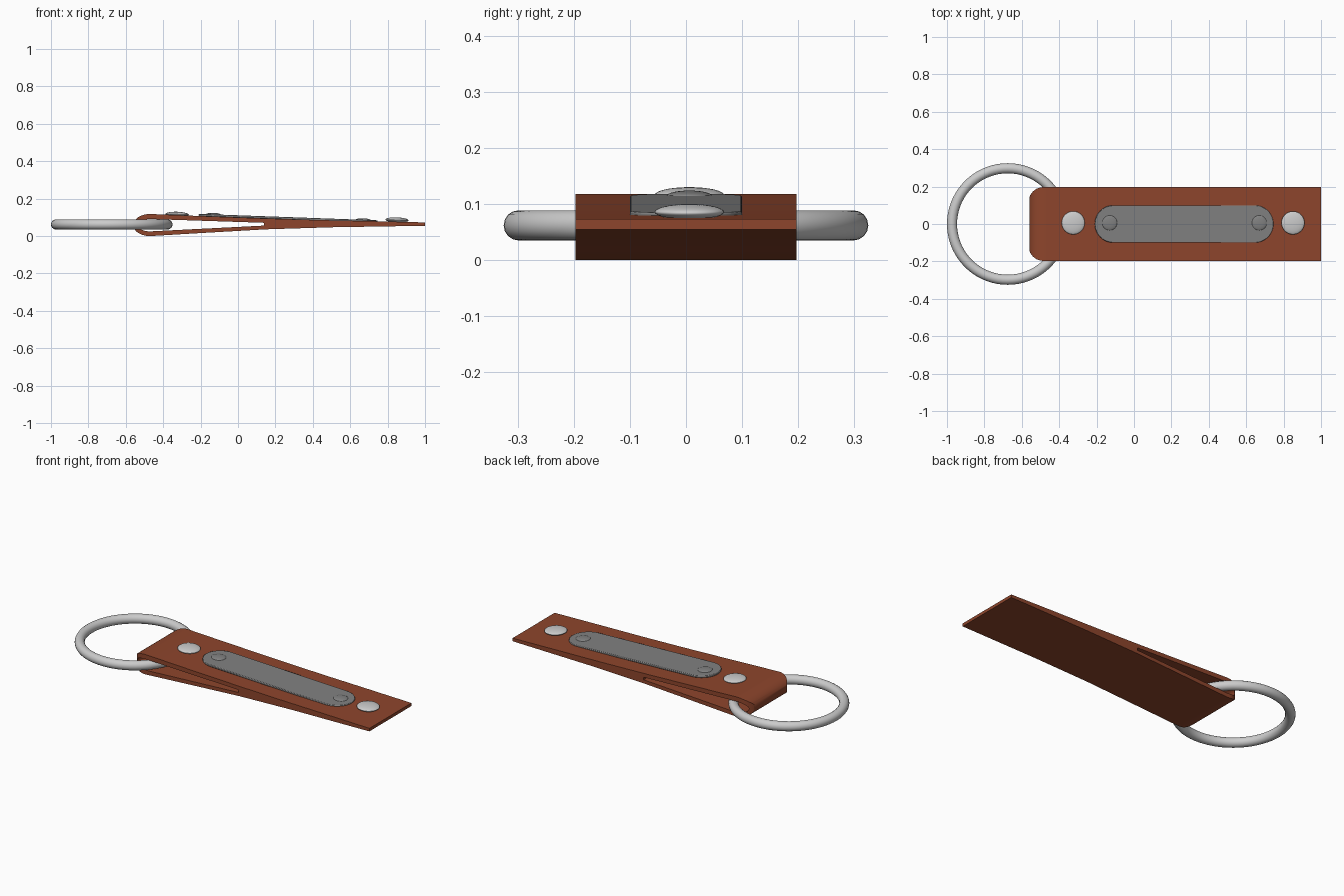
import bpy, bmesh, math
from mathutils import Matrix

if "Cube" in bpy.data.objects:
    bpy.data.objects.remove(bpy.data.objects["Cube"])


def material(name, rgb):
    m = bpy.data.materials.new(name)
    m.diffuse_color = (*rgb, 1)
    m.use_nodes = True
    m.node_tree.nodes["Principled BSDF"].inputs["Base Color"].default_value = m.diffuse_color
    return m


leather = material("leather", (0.27, 0.06, 0.025))
dark_steel = material("dark steel", (0.22, 0.22, 0.22))


def finish(ob, mat=None, angle=30):
    if mat:
        ob.data.materials.clear()
        ob.data.materials.append(mat)
    bpy.ops.object.select_all(action='DESELECT')
    ob.select_set(True)
    bpy.context.view_layer.objects.active = ob
    bpy.ops.object.shade_smooth_by_angle(angle=math.radians(angle))


def prism(name, pts, lo, hi, side=False):
    """Extrude a 2D outline along z, or along y when it is a side (xz) profile."""
    bm = bmesh.new()
    face = bm.faces.new([bm.verts.new((p[0], lo, p[1]) if side else (p[0], p[1], lo)) for p in pts])
    ext = bmesh.ops.extrude_face_region(bm, geom=[face])
    move = (0, hi - lo, 0) if side else (0, 0, hi - lo)
    bmesh.ops.translate(bm, vec=move, verts=[v for v in ext['geom'] if isinstance(v, bmesh.types.BMVert)])
    bmesh.ops.recalc_face_normals(bm, faces=bm.faces)
    me = bpy.data.meshes.new(name)
    bm.to_mesh(me)
    bm.free()
    ob = bpy.data.objects.new(name, me)
    bpy.context.collection.objects.link(ob)
    return ob


def arc(cx, cy, rx, ry, a0, a1, n):
    return [(cx + rx * math.cos(math.radians(a0 + (a1 - a0) * i / n)),
             cy + ry * math.sin(math.radians(a0 + (a1 - a0) * i / n))) for i in range(n + 1)]


def boolean(ob, cutter, operation):
    mod = ob.modifiers.new("cut", 'BOOLEAN')
    mod.operation, mod.object, mod.solver = operation, cutter, 'EXACT'
    bpy.context.view_layer.objects.active = ob
    bpy.ops.object.modifier_apply(modifier=mod.name)
    bpy.data.objects.remove(cutter)


# Folded leather strap: side profile, minus the loop opening, trimmed to a rounded outline
profile = ([(1, 0.073), (0.7, 0.080), (0.42, 0.086), (0.15, 0.094), (-0.2, 0.107)]
           + arc(-0.47, 0.059, 0.09, 0.059, 90, 270, 24)
           + [(-0.2, 0.016), (0.15, 0.036), (0.5, 0.047), (1, 0.055)])
strap = prism("strap", profile, -0.25, 0.25, side=True)
opening = [(0.14, 0.071)] + arc(-0.47, 0.058, 0.067, 0.033, 90, 270, 20) + [(0.14, 0.056)]
boolean(strap, prism("opening_cutter", opening, -0.4, 0.4, side=True), 'DIFFERENCE')
W, R = 0.197, 0.078
outline = ([(1.1, W)] + arc(-0.563 + R, W - R, R, R, 90, 180, 10)
           + arc(-0.563 + R, R - W, R, R, 180, 270, 10) + [(1.1, -W)])
boolean(strap, prism("outline_cutter", outline, -0.2, 0.4), 'INTERSECT')
finish(strap, leather)

# Key ring through the loop
bpy.ops.mesh.primitive_torus_add(major_radius=0.298, minor_radius=0.027, major_segments=72,
                                 minor_segments=16, location=(-0.675, 0, 0.062))
ring = bpy.context.object
ring.name = "key_ring"
finish(ring, angle=60)

# Metal plate lying along the sloping top of the strap
TILT = math.atan2(0.034, 0.945)
L, P = 0.478, 0.1
plate_outline = arc(L - P, 0, P, P, -90, 90, 24) + arc(P - L, 0, P, P, 90, 270, 24)
plate = prism("plate", plate_outline, -0.012, 0)
plate.matrix_world = Matrix.Translation((0.268, 0, 0.1015)) @ Matrix.Rotation(TILT, 4, 'Y')
bevel = plate.modifiers.new("soft edge", 'BEVEL')
bevel.width, bevel.segments, bevel.limit_method = 0.003, 2, 'ANGLE'
finish(plate, dark_steel)

# Domed rivets: two large ones on the leather, two small ones on the plate
for name, x, z, r, h, mat in [("rivet_inner", -0.325, 0.116, 0.062, 0.014, None),
                              ("rivet_outer", 0.85, 0.086, 0.062, 0.014, None),
                              ("plate_rivet_inner", -0.13, 0.115, 0.04, 0.009, dark_steel),
                              ("plate_rivet_outer", 0.67, 0.086, 0.04, 0.009, dark_steel)]:
    bpy.ops.mesh.primitive_uv_sphere_add(segments=32, ring_count=16, location=(x, 0.006, z))
    rivet = bpy.context.object
    rivet.name = name
    rivet.scale = (r, r, h)
    rivet.rotation_euler = (0, TILT, 0)
    finish(rivet, mat, 60)
